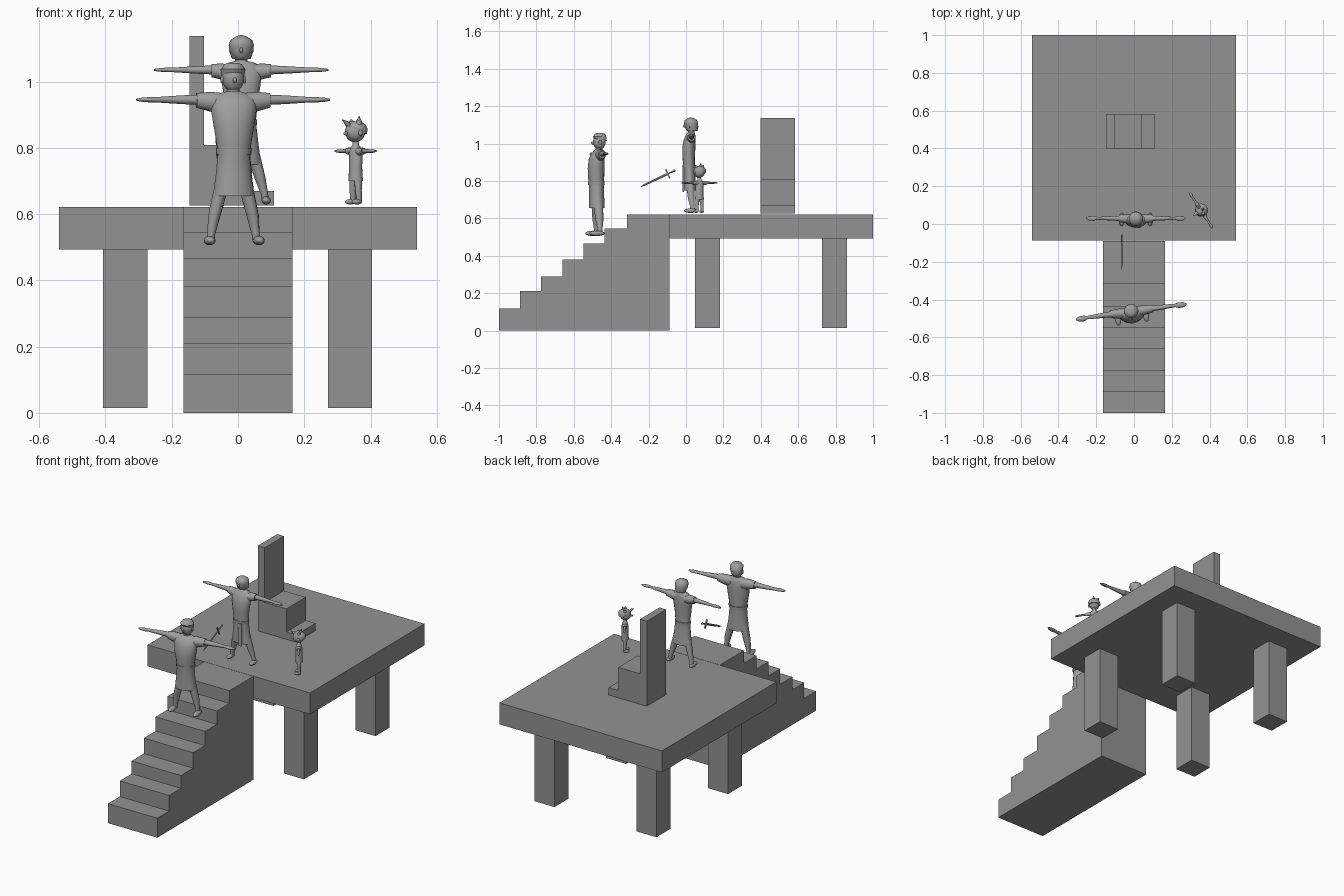
import bpy, bmesh, math
from mathutils import Matrix, Vector


def material(name, v):
    m = bpy.data.materials.new(name)
    m.diffuse_color = (v, v, v, 1)
    return m


STONE = material("stone gray", 0.29)
PALE = material("pale gray", 0.35)


def finish(name, bm, mat, matrix=Matrix(), smooth=False):
    bmesh.ops.recalc_face_normals(bm, faces=bm.faces)
    bm.transform(matrix)
    me = bpy.data.meshes.new(name)
    bm.to_mesh(me)
    bm.free()
    me.materials.append(mat)
    if smooth:
        me.polygons.foreach_set("use_smooth", [True] * len(me.polygons))
        me.set_sharp_from_angle(angle=math.radians(50))
    ob = bpy.data.objects.new(name, me)
    bpy.context.collection.objects.link(ob)
    return ob


def add_box(bm, x0, x1, y0, y1, z0, z1):
    m = Matrix.Translation(((x0 + x1) / 2, (y0 + y1) / 2, (z0 + z1) / 2))
    m = m @ Matrix.Diagonal((x1 - x0, y1 - y0, z1 - z0, 1))
    bmesh.ops.create_cube(bm, size=1, matrix=m)


def prism(name, pts, place, a, b):
    """Extrude a closed profile between depths a and b."""
    bm = bmesh.new()
    ra = [bm.verts.new(place(p, q, a)) for p, q in pts]
    rb = [bm.verts.new(place(p, q, b)) for p, q in pts]
    n = len(pts)
    bm.faces.new(ra)
    bm.faces.new(rb[::-1])
    for i in range(n):
        j = (i + 1) % n
        bm.faces.new((ra[i], rb[i], rb[j], ra[j]))
    return finish(name, bm, STONE)


def tube(bm, secs, axis="z", sx=1, n=12):
    """Loft elliptical sections (x, y, z, ra, rb); axis z or x."""
    rings = []
    for x, y, z, ra, rb in secs:
        ring = []
        for k in range(n):
            a = 2 * math.pi * k / n
            c, s = ra * math.cos(a), rb * math.sin(a)
            co = (x + c, y + s, z) if axis == "z" else (x, y + c, z + s)
            ring.append(bm.verts.new((co[0] * sx, co[1], co[2])))
        rings.append(ring)
    for r, q in zip(rings, rings[1:]):
        for k in range(n):
            j = (k + 1) % n
            bm.faces.new((r[k], r[j], q[j], q[k]))
    bm.faces.new(rings[0])
    bm.faces.new(rings[-1][::-1])


def ball(bm, x, y, z, rx, ry, rz):
    m = Matrix.Translation((x, y, z)) @ Matrix.Diagonal((rx, ry, rz, 1))
    bmesh.ops.create_uvsphere(bm, u_segments=16, v_segments=10, radius=1, matrix=m)


def person(name, loc, turn, robe, arm, sleeve, leg, foot, head, hair):
    mx = Matrix.Translation(loc) @ Matrix.Rotation(math.radians(turn), 4, "Z")
    # robe and both-sided limbs
    bm = bmesh.new()
    tube(bm, [(0, y, z, rx, ry) for z, y, rx, ry in robe], n=16)
    finish(name + "_robe", bm, PALE, mx, True)
    for part, secs, axis in (("arms", arm, "x"), ("sleeves", sleeve, "x"), ("legs", leg, "z")):
        bm = bmesh.new()
        for sx in (1, -1):
            tube(bm, secs, axis, sx)
        finish(name + "_" + part, bm, PALE, mx, True)
    bm = bmesh.new()
    for sx in (1, -1):
        ball(bm, foot[0] * sx, *foot[1:])
    finish(name + "_feet", bm, PALE, mx, True)
    # head with nose and ears
    y, z, r, rz = head
    bm = bmesh.new()
    ball(bm, 0, y, z, r * 0.93, r * 0.95, rz)
    ball(bm, 0, y - r, z - rz * 0.15, r * 0.16, r * 0.25, rz * 0.2)
    for sx in (1, -1):
        ball(bm, sx * r * 0.95, y, z - rz * 0.1, r * 0.14, r * 0.25, rz * 0.28)
    finish(name + "_head", bm, PALE, mx, True)
    # hair shell
    bm = bmesh.new()
    tube(bm, [(0, yy, zz, a, b) for zz, yy, a, b in hair], n=16)
    finish(name + "_hair", bm, PALE, mx, True)
    return mx


# Platform and four legs
bm = bmesh.new()
add_box(bm, -0.54, 0.54, -0.087, 1.0, 0.493, 0.622)
finish("platform", bm, STONE)
for side, x in (("left", -0.34), ("right", 0.338)):
    for end, y in (("front", 0.115), ("back", 0.795)):
        bm = bmesh.new()
        add_box(bm, x - 0.067, x + 0.067, y - 0.067, y + 0.067, 0.015, 0.493)
        finish(f"{end}_{side}_leg", bm, STONE)

# Staircase
steps = [(-1.0, 0.117), (-0.888, 0.211), (-0.776, 0.288), (-0.66, 0.381),
         (-0.548, 0.466), (-0.436, 0.546), (-0.316, 0.622)]
pts, z = [(-0.089, 0), (-1.0, 0)], 0
for y, top in steps:
    if z:
        pts.append((y, z))
    pts.append((y, top))
    z = top
pts.append((-0.089, 0.622))
prism("staircase", pts, lambda y, z, d: (d, y, z), -0.164, 0.164)

# Throne: tall back, seat and footstep, facing sideways
prism("throne", [(-0.147, 0.626), (-0.147, 1.137), (-0.102, 1.137), (-0.102, 0.809), (0.043, 0.809),
                 (0.043, 0.67), (0.108, 0.67), (0.108, 0.626)],
      lambda x, z, d: (x, d, z), 0.398, 0.582)

# Attendant on the stairs
mx = person(
    "attendant", (-0.013, -0.475, 0.507), 7.9,
    robe=[(0.148, -0.002, 0.063, 0.042), (0.21, -0.003, 0.055, 0.041), (0.27, -0.004, 0.05, 0.04),
          (0.3, -0.005, 0.052, 0.043), (0.36, -0.006, 0.062, 0.045), (0.41, -0.003, 0.07, 0.042),
          (0.44, 0.003, 0.068, 0.034), (0.457, 0.008, 0.045, 0.024), (0.463, 0.01, 0.02, 0.018),
          (0.485, 0.01, 0.018, 0.018)],
    arm=[(0.09, 0.012, 0.438, 0.016, 0.016), (0.16, 0.012, 0.438, 0.013, 0.013),
         (0.235, 0.012, 0.438, 0.009, 0.008), (0.255, 0.01, 0.438, 0.015, 0.008),
         (0.28, 0.01, 0.438, 0.013, 0.006), (0.295, 0.01, 0.438, 0.004, 0.003)],
    sleeve=[(0.03, 0.008, 0.428, 0.028, 0.03), (0.07, 0.01, 0.432, 0.026, 0.03),
            (0.112, 0.012, 0.436, 0.02, 0.022)],
    leg=[(0.07, 0.006, 0.01, 0.012, 0.014), (0.068, 0.006, 0.03, 0.012, 0.013),
         (0.058, 0.004, 0.09, 0.019, 0.022), (0.036, 0.0, 0.18, 0.022, 0.026)],
    foot=(0.075, -0.012, 0.013, 0.017, 0.042, 0.014),
    head=(0.012, 0.503, 0.036, 0.042),
    hair=[(0.508, 0.02, 0.035, 0.032), (0.53, 0.014, 0.038, 0.037), (0.534, 0.014, 0.033, 0.033),
          (0.545, 0.014, 0.027, 0.028), (0.549, 0.015, 0.018, 0.018)])
bm = bmesh.new()
tube(bm, [(0, -0.004, 0.272, 0.053, 0.044), (0, -0.004, 0.293, 0.055, 0.045)], n=16)
finish("attendant_belt", bm, PALE, mx, True)

# Ruler on the platform
mx = person(
    "ruler", (0.01, 0.022, 0.63), 0,
    robe=[(0.12, 0.0, 0.06, 0.034), (0.18, -0.003, 0.052, 0.032), (0.25, -0.006, 0.044, 0.031),
          (0.31, -0.008, 0.05, 0.034), (0.36, -0.006, 0.058, 0.035), (0.4, 0.0, 0.062, 0.03),
          (0.425, 0.004, 0.045, 0.022), (0.432, 0.006, 0.019, 0.017), (0.455, 0.006, 0.017, 0.017)],
    arm=[(0.08, 0.008, 0.405, 0.014, 0.014), (0.14, 0.008, 0.405, 0.011, 0.011),
         (0.205, 0.008, 0.405, 0.007, 0.007), (0.225, 0.008, 0.405, 0.013, 0.007),
         (0.25, 0.008, 0.405, 0.011, 0.005), (0.263, 0.008, 0.405, 0.003, 0.003)],
    sleeve=[(0.03, 0.004, 0.396, 0.024, 0.026), (0.06, 0.006, 0.4, 0.023, 0.024),
            (0.09, 0.008, 0.403, 0.02, 0.02)],
    leg=[(0.073, 0.014, 0.008, 0.011, 0.013), (0.07, 0.012, 0.03, 0.011, 0.012),
         (0.056, 0.006, 0.08, 0.017, 0.018), (0.034, 0.0, 0.16, 0.02, 0.022)],
    foot=(0.075, 0.002, 0.011, 0.014, 0.035, 0.012),
    head=(0.003, 0.47, 0.034, 0.04),
    hair=[(0.438, 0.014, 0.028, 0.026), (0.46, 0.01, 0.036, 0.034), (0.48, 0.004, 0.038, 0.038),
          (0.495, 0.004, 0.033, 0.033), (0.506, 0.004, 0.016, 0.016), (0.51, 0.004, 0.004, 0.004)])
bm = bmesh.new()
tube(bm, [(0, -0.006, 0.238, 0.047, 0.034), (0, -0.006, 0.256, 0.048, 0.035)], n=16)
add_box(bm, 0.008, 0.026, -0.042, -0.034, 0.11, 0.245)
finish("ruler_sash", bm, PALE, mx, True)

# Child beside the ruler
mx = person(
    "child", (0.355, 0.072, 0.63), -57,
    robe=[(0.07, 0, 0.025, 0.021), (0.11, 0, 0.022, 0.019), (0.15, 0, 0.024, 0.019),
          (0.17, 0, 0.02, 0.015), (0.178, 0, 0.01, 0.01), (0.192, 0, 0.009, 0.009)],
    arm=[(0.035, 0, 0.16, 0.007, 0.007), (0.085, 0, 0.16, 0.005, 0.005),
         (0.095, 0, 0.16, 0.008, 0.005), (0.112, 0, 0.16, 0.004, 0.003)],
    sleeve=[(0.01, 0, 0.158, 0.013, 0.013), (0.045, 0, 0.16, 0.01, 0.01)],
    leg=[(0.017, 0.002, 0.004, 0.007, 0.008), (0.016, 0, 0.04, 0.009, 0.01),
         (0.012, 0, 0.08, 0.011, 0.013)],
    foot=(0.018, -0.007, 0.007, 0.009, 0.018, 0.008),
    head=(-0.002, 0.218, 0.033, 0.031),
    hair=[(0.212, 0.008, 0.03, 0.027), (0.228, 0.004, 0.034, 0.033), (0.238, 0.002, 0.03, 0.031),
          (0.25, 0.0, 0.015, 0.016)])
bm = bmesh.new()
for x, y, dx, dy in ((0.0, 0.006, 0.0, 0.004), (0.015, 0, 0.006, 0), (-0.015, 0, -0.006, 0),
                     (0.0, -0.022, 0.0, -0.014)):
    tube(bm, [(x, y, 0.236, 0.012, 0.012), (x + dx, y + dy, 0.25, 0.008, 0.008),
              (x + 2 * dx, y + 2 * dy, 0.266 if y > 0 else 0.256, 0.001, 0.001)], n=8)
finish("child_hair_tufts", bm, PALE, mx, True)

# Sword hanging tilted in the air, flat side facing sideways
pommel, tip = Vector((-0.064, -0.058, 0.857)), Vector((-0.064, -0.245, 0.768))
d, ax = (tip - pommel).normalized(), Vector((1, 0, 0))
mx = Matrix.Translation(pommel) @ Matrix((ax, d.cross(ax), d)).transposed().to_4x4()
bm = bmesh.new()
tube(bm, [(0, 0, 0.04, 0.003, 0.007), (0, 0, 0.185, 0.002, 0.005), (0, 0, 0.207, 0.0005, 0.0005)], n=4)
finish("sword_blade", bm, PALE, mx)
bm = bmesh.new()
add_box(bm, -0.004, 0.004, -0.026, 0.026, 0.04, 0.047)
tube(bm, [(0, 0, 0.004, 0.004, 0.004), (0, 0, 0.042, 0.004, 0.004)], n=8)
ball(bm, 0, 0, 0.004, 0.006, 0.007, 0.006)
finish("sword_hilt", bm, PALE, mx)
